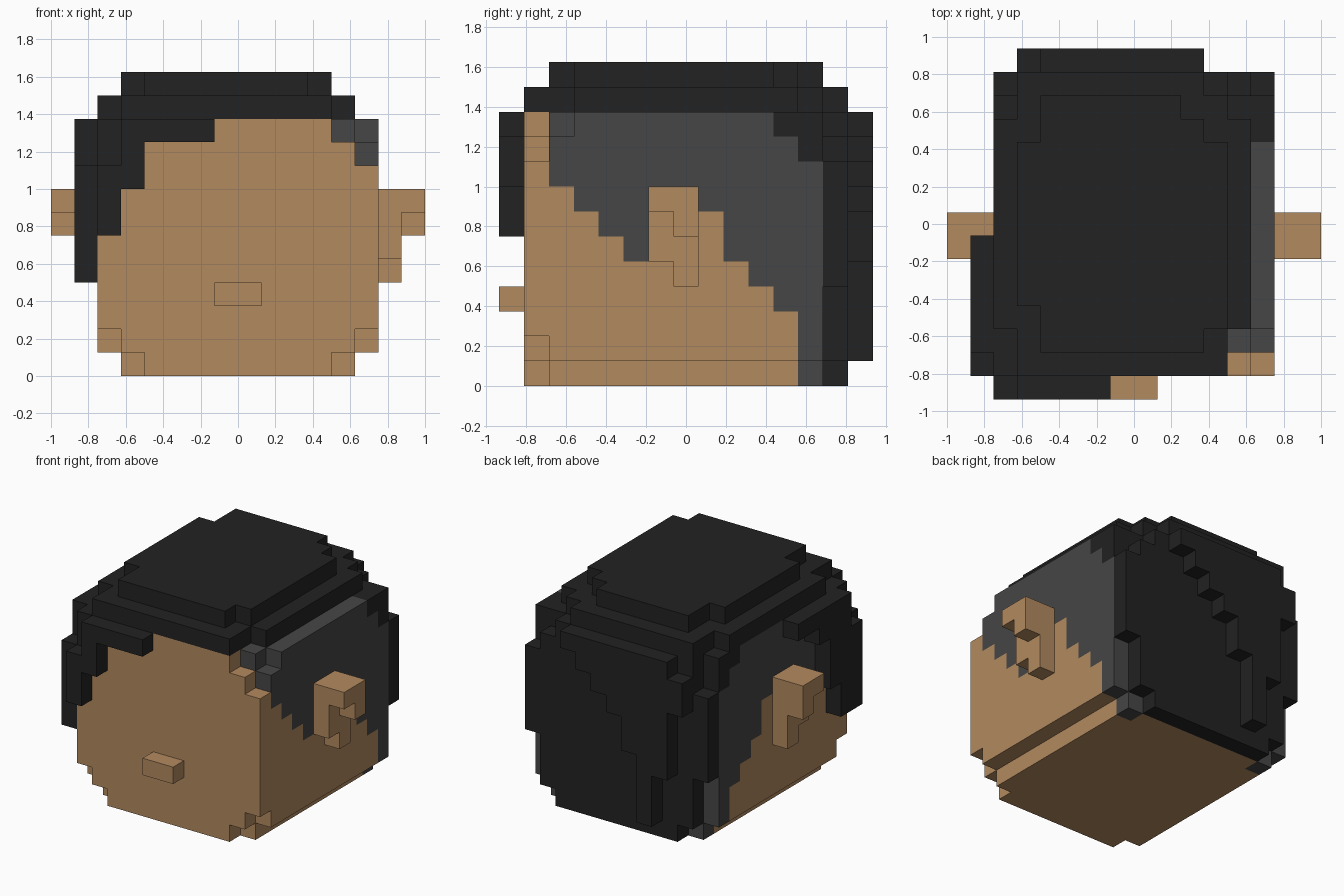
import bpy, bmesh, math
from mathutils import Vector

cube = bpy.data.objects.get("Cube")
if cube:
    bpy.data.objects.remove(cube, do_unlink=True)

S = 0.125                                # block size
ORIGIN = Vector((-1.0, -0.9375, 0.0))
cells = {}                               # block position -> part name


def fill(part, xs, ys, zs):
    """Fill half-open ranges of blocks with a part (later parts replace earlier)."""
    for i in range(*xs):
        for j in range(*ys):
            for k in range(*zs):
                cells[i, j, k] = part


def material(name, rgb):
    m = bpy.data.materials.new(name)
    m.use_nodes = True
    m.diffuse_color = (*rgb, 1)
    m.node_tree.nodes["Principled BSDF"].inputs["Base Color"].default_value = (*rgb, 1)
    m.node_tree.nodes["Principled BSDF"].inputs["Roughness"].default_value = 0.9
    return m


tan = material("tan_skin", (0.448, 0.254, 0.116))
grey = material("shaved_grey", (0.061, 0.061, 0.061))
black = material("hair_black", (0.016, 0.016, 0.016))

# Head block with stepped corners
fill("head", (2, 14), (1, 13), (2, 9))
fill("head", (4, 12), (1, 2), (0, 1))
fill("head", (3, 13), (2, 13), (0, 1))
fill("head", (3, 13), (1, 2), (1, 2))
fill("head", (2, 14), (2, 13), (1, 2))
fill("head", (3, 13), (1, 2), (9, 10))
fill("head", (2, 14), (2, 13), (9, 10))
fill("head", (4, 12), (1, 2), (10, 11))
fill("head", (3, 13), (2, 3), (10, 11))
fill("head", (2, 14), (3, 13), (10, 11))

# Shaved sides: lowest grey block for each row from front to back
for j, low in enumerate((8, 7, 6, 5, 8, 8, 7, 5, 4, 3, 0), start=2):
    for i in (2, 3, 12, 13):
        for k in range(low, 11):
            if (i, j, k) in cells:
                cells[i, j, k] = "shaved_sides"

# Nose and ears
fill("nose", (7, 9), (0, 1), (3, 4))
for name, inner, outer in (("left_ear", 14, 15), ("right_ear", 1, 0)):
    fill(name, (inner, inner + 1), (6, 7), (5, 8))
    fill(name, (inner, inner + 1), (7, 8), (4, 8))
    fill(name, (outer, outer + 1), (6, 7), (7, 8))
    fill(name, (outer, outer + 1), (7, 8), (6, 8))

# Crown of hair, two layers
for ys, xs in (((1, 3), (3, 12)), ((3, 12), (2, 13)),
               ((12, 13), (3, 12)), ((13, 14), (3, 11))):
    fill("hair_crown", xs, ys, (11, 12))
for ys, xs in (((2, 3), (4, 11)), ((3, 4), (4, 12)), ((4, 11), (3, 12)),
               ((11, 12), (4, 11)), ((12, 13), (4, 10))):
    fill("hair_crown", xs, ys, (12, 13))

# Back hair: rear corners, main sheet, outer sweep
for xs in ((2, 4), (12, 14)):
    fill("back_hair", xs, (11, 13), (10, 11))
    fill("back_hair", xs, (12, 13), (9, 10))
for zs, xs in (((0, 1), (4, 12)), ((1, 4), (3, 13)), ((4, 9), (2, 14)),
               ((9, 10), (3, 13)), ((10, 11), (3, 12))):
    fill("back_hair", xs, (13, 14), zs)
for i, low in enumerate((8, 4, 1, 5, 7, 8, 9, 10), start=3):
    fill("back_sweep", (i, i + 1), (14, 15), (low, 10 if i == 3 else 11))

# Fringe swept to one side
fill("fringe", (3, 7), (0, 1), (10, 11))
fill("fringe", (3, 4), (0, 1), (9, 10))
fill("fringe", (4, 4 + 0), (0, 1), (9, 10))
fill("fringe", (2, 4), (0, 1), (8, 9))
fill("fringe", (2, 3), (0, 1), (6, 8))
fill("fringe", (2, 4), (1, 2), (9, 11))

# Side lock hanging over the temple
for j, low, top in ((1, 4, 9), (2, 4, 11), (3, 6, 11),
                    (4, 9, 11), (5, 10, 11), (6, 10, 11)):
    fill("side_lock", (1, 2), (j, j + 1), (low, top))
fill("side_lock", (2, 3), (2, 3), (10, 11))

COLOURS = {"head": tan, "nose": tan, "left_ear": tan, "right_ear": tan,
           "shaved_sides": grey}


def build(part):
    """Make the outer faces of one part and merge flat areas."""
    bm = bmesh.new()
    for c, name in cells.items():
        if name != part:
            continue
        for axis in range(3):
            for side in (0, 1):
                n = list(c)
                n[axis] += 1 if side else -1
                if tuple(n) in cells:
                    continue
                u, v = (axis + 1) % 3, (axis + 2) % 3
                quad = []
                for du, dv in ((0, 0), (1, 0), (1, 1), (0, 1)):
                    p = Vector(c)
                    p[axis] += side
                    p[u] += du
                    p[v] += dv
                    quad.append(bm.verts.new(p * S + ORIGIN))
                bm.faces.new(quad if side else quad[::-1])
    bmesh.ops.remove_doubles(bm, verts=bm.verts, dist=0.001)
    bmesh.ops.dissolve_limit(bm, angle_limit=math.radians(1),
                             verts=bm.verts, edges=bm.edges)
    mesh = bpy.data.meshes.new(part)
    bm.to_mesh(mesh)
    bm.free()
    mesh.materials.append(COLOURS.get(part, black))
    bpy.context.collection.objects.link(bpy.data.objects.new(part, mesh))


for part in sorted(set(cells.values())):
    build(part)
